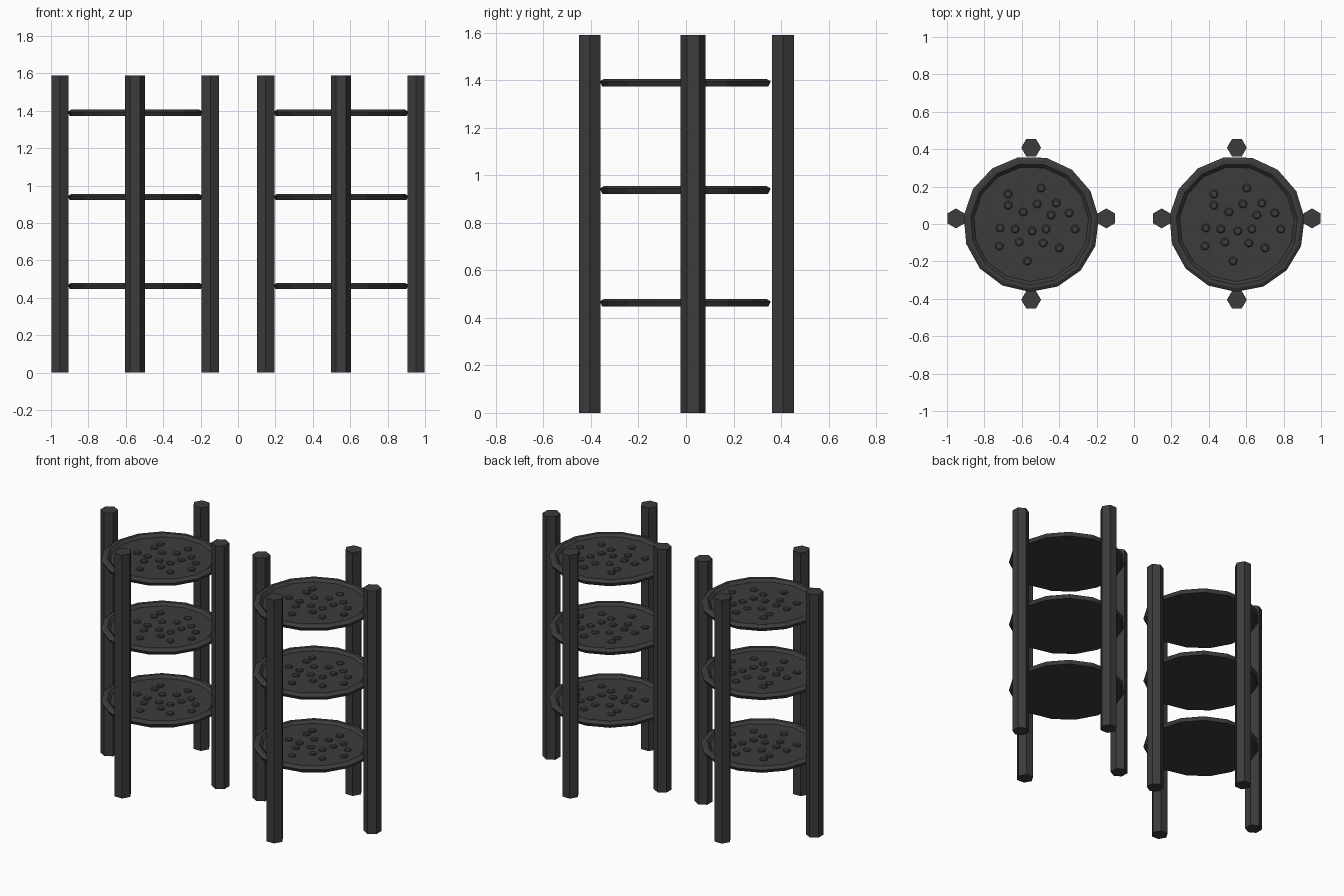
import bpy, bmesh, math

if "Cube" in bpy.data.objects:
    bpy.data.objects.remove(bpy.data.objects["Cube"])

dark = bpy.data.materials.new("dark_grey")
dark.diffuse_color = (0.045, 0.045, 0.045, 1)
dark.use_nodes = True
dark.node_tree.nodes["Principled BSDF"].inputs["Base Color"].default_value = dark.diffuse_color

RACKS = (-0.55, 0.55)
TRAY_Z = (0.447, 0.922, 1.373)
SIDES = 15
# Topping positions relative to the tray centre
BITS = [(.053, .192), (-.123, .16), (-.123, .10), (.032, .107), (.134, .112), (-.043, .064),
        (.107, .048), (.203, .059), (-.166, -.021), (-.086, -.027), (.005, -.037), (.08, -.027),
        (.235, -.027), (-.171, -.118), (-.064, -.096), (.064, -.102), (.15, -.128), (-.02, -.198)]


def finish(bm, name, loc):
    bmesh.ops.recalc_face_normals(bm, faces=bm.faces)
    mesh = bpy.data.meshes.new(name)
    bm.to_mesh(mesh)
    bm.free()
    mesh.materials.append(dark)
    ob = bpy.data.objects.new(name, mesh)
    ob.location = loc
    bpy.context.collection.objects.link(ob)


def lathe(bm, profile, sides, start=0.0, x=0.0, y=0.0):
    """Stack rings of (radius, z) into a capped solid."""
    rings = [[bm.verts.new((x + r * math.cos(start + math.tau * i / sides),
                            y + r * math.sin(start + math.tau * i / sides), z))
              for i in range(sides)] for r, z in profile]
    for a, b in zip(rings, rings[1:]):
        for i in range(sides):
            j = (i + 1) % sides
            bm.faces.new((a[i], a[j], b[j], b[i]))
    bm.faces.new(rings[0][::-1])
    bm.faces.new(rings[-1])


for cx in RACKS:
    # Four hexagonal posts; the side pair is turned to face the tray
    for dx, y, turn in ((-.402, .03, 30), (.402, .03, 30), (0, .408, 0), (0, -.405, 0)):
        bm = bmesh.new()
        lathe(bm, [(.053, 0), (.053, 1.59)], 6, math.radians(turn))
        finish(bm, "post", (cx + dx, y, 0))

    for z in TRAY_Z:
        # Round tray: outer wall, bevelled rim, sunken floor
        bm = bmesh.new()
        lathe(bm, [(.352, 0), (.363, .022), (.345, .033), (.325, .033), (.308, .016)],
              SIDES, math.radians(5))
        finish(bm, "tray", (cx, 0, z))

        # Small round toppings on the floor
        bm = bmesh.new()
        for x, y in BITS:
            lathe(bm, [(.023, .012), (.023, .021), (.017, .026)], 10, 0, x, y)
        finish(bm, "toppings", (cx, 0, z))
